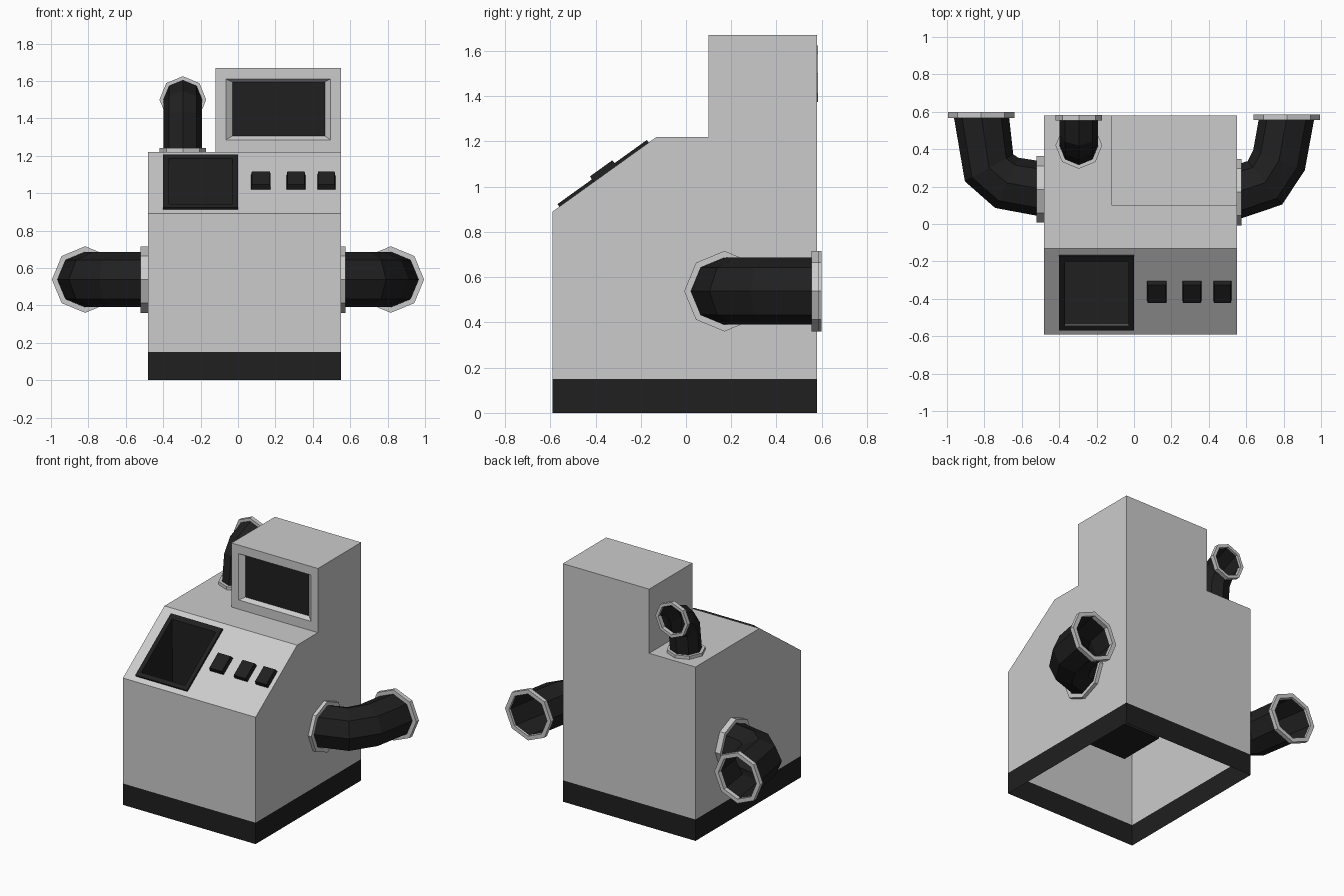
import bpy
from math import cos, sin, pi
from mathutils import Vector as V

if "Cube" in bpy.data.objects:
    bpy.data.objects.remove(bpy.data.objects["Cube"])

dark = bpy.data.materials.new("dark")
dark.diffuse_color = (0.014, 0.014, 0.014, 1)
dark.use_nodes = True
dark.node_tree.nodes["Principled BSDF"].inputs["Base Color"].default_value = dark.diffuse_color

X0, X1, Y0, Y1 = -0.48, 0.55, -0.59, 0.58     # cabinet footprint
BASE, DECK, TOP = 0.15, 1.22, 1.67            # heights
TX, TY = -0.12, 0.10                          # tower corner


def make(name, verts, faces, mat=None):
    me = bpy.data.meshes.new(name)
    me.from_pydata([tuple(v) for v in verts], [], faces)
    ob = bpy.data.objects.new(name, me)
    bpy.context.collection.objects.link(ob)
    if mat:
        me.materials.append(mat)
    return ob


def loft(name, loops, mat=None, cap=False, closed=False):
    """Skin equal-sized loops, counter-clockwise around the travel axis."""
    n, m = len(loops[0]), len(loops)
    faces = []
    for j in range(m if closed else m - 1):
        a, b = j * n, (j + 1) % m * n
        for i in range(n):
            k = (i + 1) % n
            faces.append((a + i, a + k, b + k, b + i))
    if cap:
        faces.append(tuple(range((m - 1) * n, m * n)))
    return make(name, [p for l in loops for p in l], faces, mat)


def sheet(name, polys):
    verts, faces = [], []
    for p in polys:
        faces.append(tuple(range(len(verts), len(verts) + len(p))))
        verts += p
    return make(name, verts, faces)


def floor_rect(x0, x1, y0, y1, z):
    return [V((x0, y0, z)), V((x1, y0, z)), V((x1, y1, z)), V((x0, y1, z))]


def wall_rect(x0, x1, z0, z1, y):
    return [V((x0, y, z0)), V((x1, y, z0)), V((x1, y, z1)), V((x0, y, z1))]


# Sloped control panel helper: height h is measured along the panel normal
SL = (DECK - 0.89) / (-0.13 - Y0)
N = V((0, -SL, 1)).normalized()


def slope_rect(x0, x1, y0, y1, h=0):
    r = floor_rect(x0, x1, y0, y1, 0)
    return [V((p.x, p.y, 0.89 + (p.y - Y0) * SL)) + N * h for p in r]


# Dark plinth, open underneath
loft("plinth", [floor_rect(X0, X1, Y0, Y1, 0), floor_rect(X0, X1, Y0, Y1, BASE)], dark)

# Cabinet walls, deck and tower walls
side = [(Y0, BASE), (Y1, BASE), (Y1, TOP), (TY, TOP), (TY, DECK), (-0.13, DECK), (Y0, 0.89)]
left = [(Y0, BASE), (Y1, BASE), (Y1, DECK), (-0.13, DECK), (Y0, 0.89)]
back = [(X1, BASE), (X0, BASE), (X0, DECK), (TX, DECK), (TX, TOP), (X1, TOP)]
sheet("cabinet", [
    [(X1, y, z) for y, z in side],
    [(X0, y, z) for y, z in reversed(left)],
    [(x, Y1, z) for x, z in back],
    wall_rect(X0, X1, BASE, 0.89, Y0),
    floor_rect(X0, X1, -0.13, TY, DECK),
    floor_rect(X0, TX, TY, Y1, DECK),
    floor_rect(TX, X1, TY, Y1, TOP),
    [(TX, Y1, DECK), (TX, TY, DECK), (TX, TY, TOP), (TX, Y1, TOP)],
])

# Control panel with an opening for the bin
hole = (-0.37, -0.03, -0.535, -0.195)
loft("control_panel", [slope_rect(X0, X1, Y0, -0.13), slope_rect(*hole)])

# Raised frame running down into a deep bin
frame = (-0.40, 0.0, -0.56, -0.165)
loft("bin", [slope_rect(*frame), slope_rect(*frame, 0.014), slope_rect(*hole, 0.014),
             floor_rect(*hole, 0.57)], dark, cap=True)

# Buttons
for i, (a, b) in enumerate([(0.07, 0.175), (0.26, 0.36), (0.425, 0.52)]):
    loft(f"button_{i + 1}", [slope_rect(a, b, -0.41, -0.305),
                             slope_rect(a + .004, b - .004, -0.406, -0.309, 0.03)], dark, cap=True)

# Tower front with bevelled recess and screen
glass = wall_rect(-0.03, 0.465, 1.305, 1.595, TY + 0.025)
loft("tower_front", [wall_rect(TX, X1, DECK, TOP, TY),
                     wall_rect(-0.065, 0.495, 1.285, 1.61, TY), glass])
make("screen", glass, [(0, 1, 2, 3)], dark)


def octagon(c, t, w, r):
    u = w.cross(t)
    return [c + r * (cos(k * pi / 4) * u + sin(k * pi / 4) * w) for k in range(8)]


def pipe(name, path, start, end, w, r, flange_r, thick):
    """Open octagonal elbow with a ring flange at each end."""
    pts, w, start, end = [V(p) for p in path], V(w), V(start), V(end)
    loops = []
    for i, p in enumerate(pts):
        if i == 0:
            t = start
        elif i == len(pts) - 1:
            t = end
        else:
            t = ((p - pts[i - 1]).normalized() + (pts[i + 1] - p).normalized()).normalized()
        loops.append(octagon(p, t, w, r))
    loft(name, loops, dark)
    for tag, c, t, d in (("inner", pts[0], start, thick), ("outer", pts[-1] - end * 0.015, end, 0.03)):
        b = c + t * d
        loft(f"{name}_{tag}_flange", [octagon(c, t, w, flange_r), octagon(b, t, w, flange_r),
                                      octagon(b, t, w, r), octagon(c, t, w, r)], closed=True)


pipe("left_pipe", [(X0, .185, .538), (-.68, .22, .538), (-.775, .30, .538), (-.817, .583, .538)],
     (-1, 0, 0), (0, 1, 0), (0, 0, 1), 0.148, 0.178, 0.04)
pipe("right_pipe", [(X1, .17, .538), (.70, .22, .538), (.775, .34, .538), (.817, .57, .538)],
     (1, 0, 0), (0, 1, 0), (0, 0, 1), 0.148, 0.178, 0.025)
pipe("top_pipe", [(-.295, .42, DECK), (-.295, .44, 1.40), (-.295, .485, 1.465), (-.295, .568, 1.50)],
     (0, 0, 1), (0, 1, 0), (1, 0, 0), 0.103, 0.125, 0.022)
